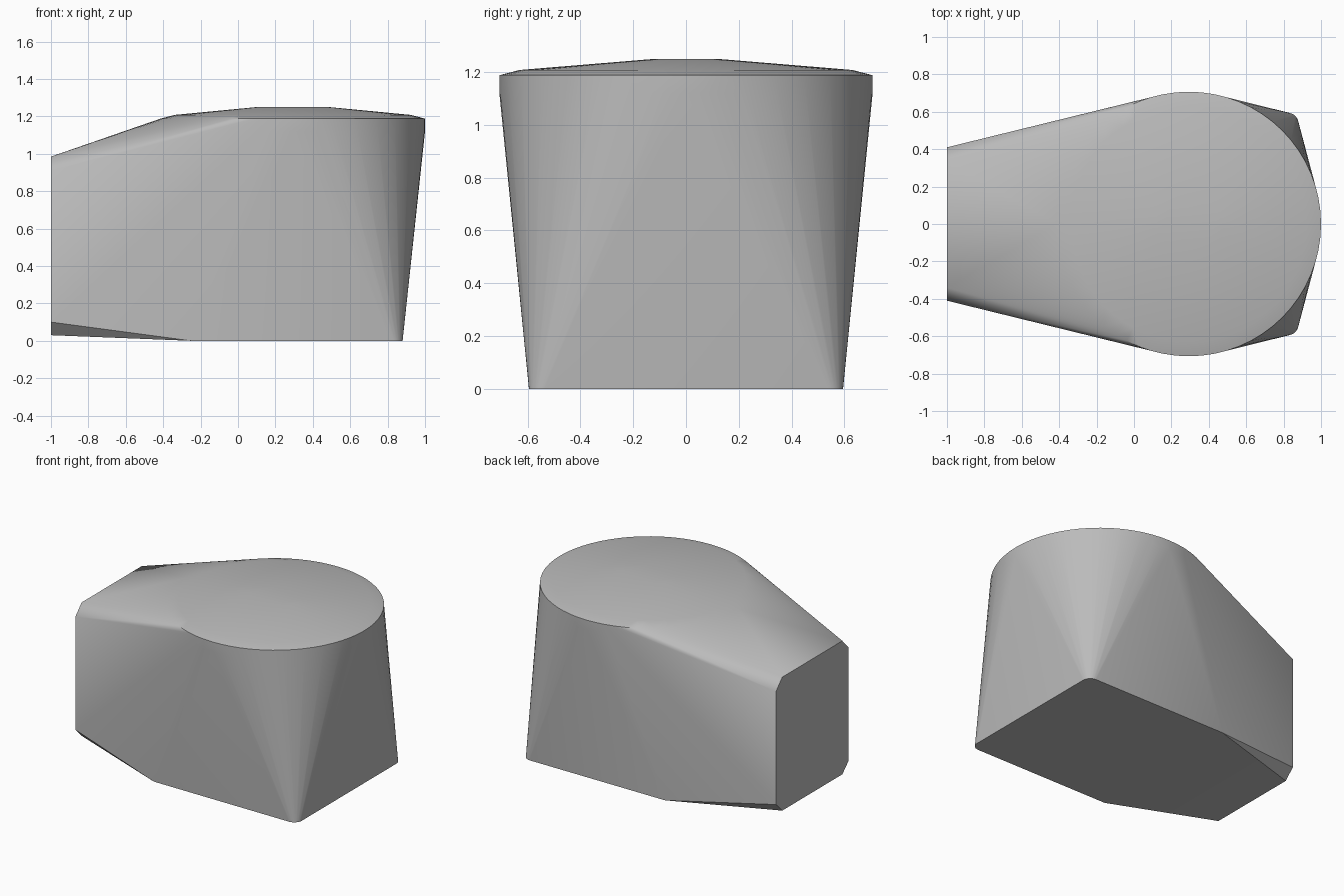
import bpy
import bmesh
from math import cos, sin, pi, radians

cube = bpy.data.objects.get("Cube")
if cube:
    bpy.data.objects.remove(cube, do_unlink=True)

# Single grey colour
grey = bpy.data.materials.new("plain grey")
grey.use_nodes = True
colour = (0.5, 0.5, 0.5, 1)
grey.diffuse_color = colour
grey.node_tree.nodes["Principled BSDF"].inputs["Base Color"].default_value = colour

bm = bmesh.new()


def ring(x, rx, ry, z, count=64):
    """Horizontal ellipse of points around the head axis."""
    for i in range(count):
        a = 2 * pi * i / count
        bm.verts.new((x + rx * cos(a), ry * sin(a), z))


# Round head: short upright rim and a shallow dome
for rx, ry, z in ((0.707, 0.707, 1.12), (0.707, 0.707, 1.188),
                  (0.63, 0.63, 1.208), (0.19, 0.12, 1.25)):
    ring(0.293, rx, ry, z)

for side in (-1, 1):
    # Rounded foot corner
    for i in range(9):
        a = i / 8 * pi / 2
        bm.verts.new((0.82 + 0.06 * cos(a), side * (0.535 + 0.06 * sin(a)), 0))
    # Where the flat foot begins to rise toward the tail
    bm.verts.new((-0.25, side * 0.594, 0))
    # Chamfered tail end
    for y, z in ((0.34, 0.03), (0.41, 0.10), (0.41, 0.91), (0.34, 0.985)):
        bm.verts.new((-1, side * y, z))

# Wrap the profiles in one convex skin
hull = bmesh.ops.convex_hull(bm, input=bm.verts[:])
loose = [v for v in bm.verts if not v.link_faces]
bmesh.ops.delete(bm, geom=loose, context='VERTS')
bmesh.ops.dissolve_limit(bm, angle_limit=radians(0.1),
                         verts=bm.verts[:], edges=bm.edges[:])
bmesh.ops.recalc_face_normals(bm, faces=bm.faces[:])

mesh = bpy.data.meshes.new("tapered_body")
bm.to_mesh(mesh)
bm.free()
mesh.materials.append(grey)
body = bpy.data.objects.new("tapered_body", mesh)
bpy.context.collection.objects.link(body)

# Smooth skin with crisp rim, foot and tail edges
bpy.ops.object.select_all(action='DESELECT')
body.select_set(True)
bpy.context.view_layer.objects.active = body
bpy.ops.object.shade_smooth_by_angle(angle=radians(30))
